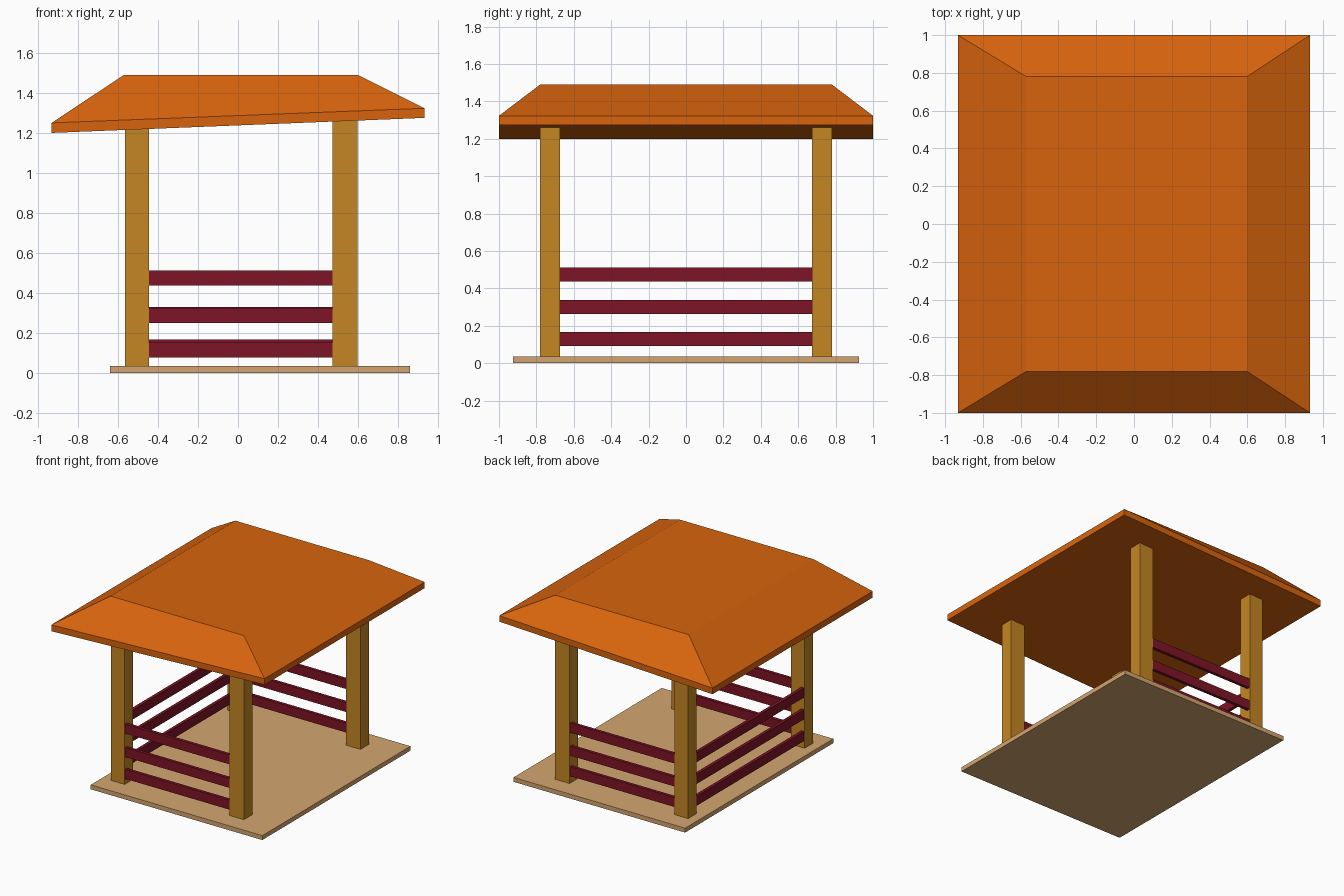
import bpy, bmesh

if "Cube" in bpy.data.objects:
    bpy.data.objects.remove(bpy.data.objects["Cube"])


def material(name, rgb):
    m = bpy.data.materials.new(name)
    m.diffuse_color = (*rgb, 1)
    m.use_nodes = True
    m.node_tree.nodes["Principled BSDF"].inputs["Base Color"].default_value = m.diffuse_color
    return m


TAN = material("tan_floor", (0.66, 0.38, 0.16))
WOOD = material("golden_wood", (0.56, 0.24, 0.016))
RED = material("dark_red", (0.21, 0.007, 0.019))
ORANGE = material("orange_roof", (0.69, 0.127, 0.004))


def finish(name, bm, mat):
    bmesh.ops.recalc_face_normals(bm, faces=bm.faces[:])
    me = bpy.data.meshes.new(name)
    bm.to_mesh(me)
    bm.free()
    me.materials.append(mat)
    ob = bpy.data.objects.new(name, me)
    bpy.context.collection.objects.link(ob)
    return ob


def box(name, x, y, z, mat):
    """Box from (min, max) ranges on each axis."""
    bm = bmesh.new()
    bmesh.ops.create_cube(bm, size=1)
    for v in bm.verts:
        v.co = [r[1] if c > 0 else r[0] for c, r in zip(v.co, (x, y, z))]
    return finish(name, bm, mat)


# Floor
box("floor", (-0.64, 0.86), (-0.925, 0.925), (0, 0.035), TAN)

# Four posts, the right pair taller to meet the tilted roof
for side, x, top in (("left", (-0.565, -0.445), 1.222), ("right", (0.472, 0.598), 1.262)):
    box("front_%s_post" % side, x, (-0.78, -0.675), (0.035, top), WOOD)
    box("back_%s_post" % side, x, (0.675, 0.78), (0.035, top), WOOD)

# Thin rails on three sides, near the outer post faces; the right side is open
H, T = 0.075, 0.025
for i, (zf, zb, zl) in enumerate(((0.078, 0.092, 0.092), (0.25, 0.254, 0.264), (0.436, 0.436, 0.436))):
    n = i + 1
    box("front_rail_%d" % n, (-0.445, 0.472), (-0.775, -0.775 + T), (zf, zf + H), RED)
    box("back_rail_%d" % n, (-0.445, 0.472), (0.775 - T, 0.775), (zb, zb + H), RED)
    box("left_rail_%d" % n, (-0.56, -0.56 + T), (-0.675, 0.675), (zl, zl + H), RED)

# Roof: tilted eave band rising into a flat-topped hip
bm = bmesh.new()
rings = []
for x0, x1, y, z0, z1 in ((-0.932, 0.932, 1.0, 1.2, 1.275),
                          (-0.932, 0.932, 1.0, 1.25, 1.323),
                          (-0.57, 0.598, 0.78, 1.49, 1.49)):
    rings.append([bm.verts.new(p) for p in
                  ((x0, -y, z0), (x1, -y, z1), (x1, y, z1), (x0, y, z0))])
for a, b in zip(rings, rings[1:]):
    for i in range(4):
        j = (i + 1) % 4
        bm.faces.new((a[i], a[j], b[j], b[i]))
bm.faces.new(rings[0][::-1])
bm.faces.new(rings[-1])
finish("roof", bm, ORANGE)
